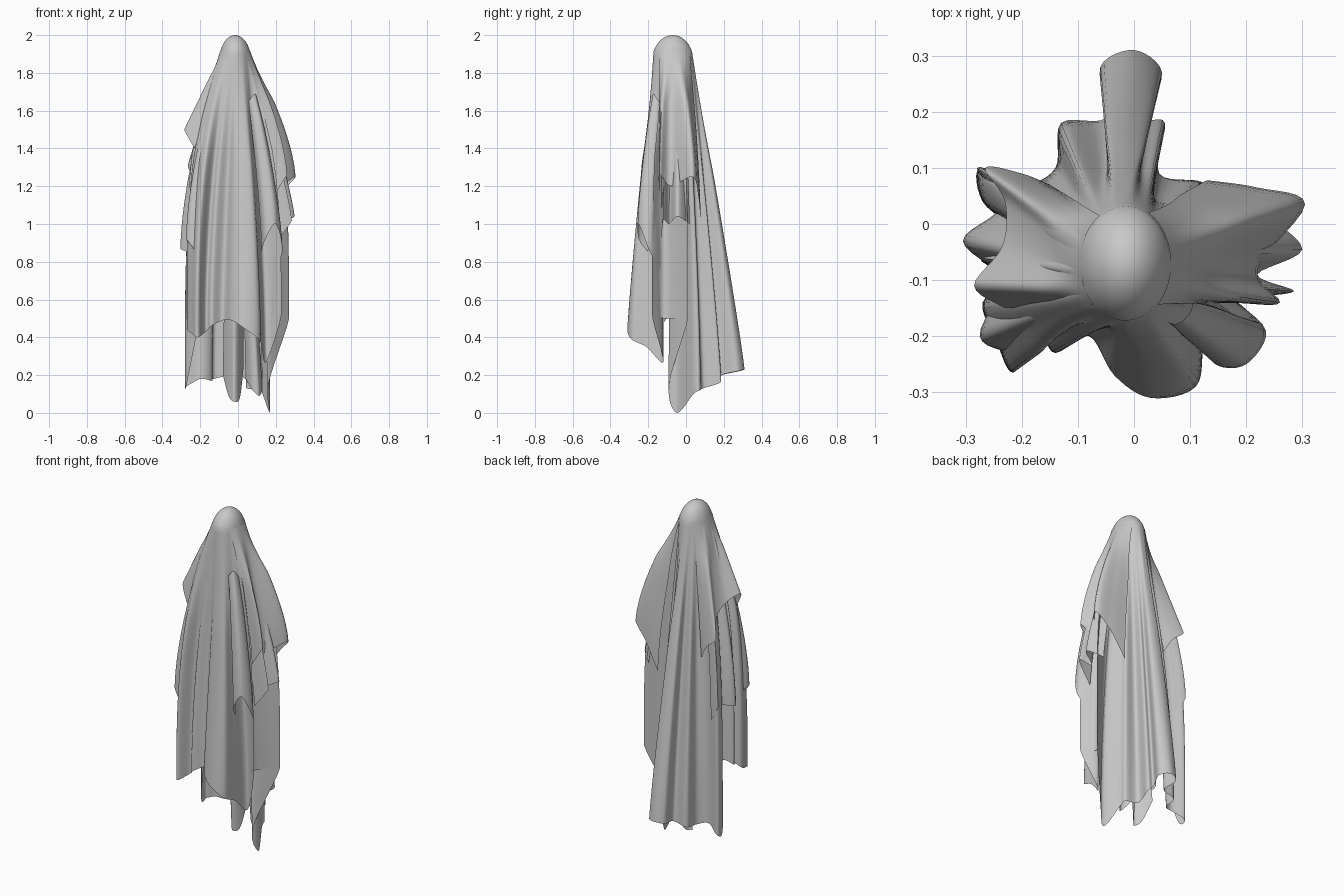
import bpy
import bmesh
import math
from mathutils import Vector

if "Cube" in bpy.data.objects:
    bpy.data.objects.remove(bpy.data.objects["Cube"], do_unlink=True)

# One plain grey cloth material
cloth = bpy.data.materials.new("grey_cloth")
cloth.use_nodes = True
GREY = (.58, .58, .58, 1)
cloth.diffuse_color = GREY
cloth.node_tree.nodes["Principled BSDF"].inputs["Base Color"].default_value = GREY

# Head ellipsoid that every sheet hangs from; the cloth leaves it at BRIM
HEAD = Vector((-.015, -.07, 1.86))
HEAD_X, HEAD_Y, HEAD_Z = .085, .11, .14
BRIM = math.radians(68)


def on_head(angle, tilt, size=1.0):
    """Point on the head, tilt being measured from the crown."""
    return HEAD + Vector((HEAD_X * size * math.sin(tilt) * math.cos(angle),
                          HEAD_Y * size * math.sin(tilt) * math.sin(angle),
                          HEAD_Z * math.cos(tilt)))


def pick(points, k, closed):
    if closed:
        return points[k % len(points)]
    return points[max(0, min(k, len(points) - 1))]


def relaxed(points, closed):
    """Hem with its pleats averaged out, for the smooth cloth near the head."""
    result = []
    for i in range(len(points)):
        total = Vector((0, 0, 0))
        for k, weight in zip(range(i - 2, i + 3), (1, 2, 2, 2, 1)):
            total += pick(points, k, closed) * weight
        result.append(total / 8)
    return result


def spline(points, index, t, closed):
    """Smooth interpolation through the hem points."""
    a, b, c, d = (pick(points, index + k, closed) for k in (-1, 0, 1, 2))
    return b + (c - a) * (t / 2) + (a * 2 - b * 5 + c * 4 - d) * (t * t / 2) \
        + (b * 3 - a - c * 3 + d) * (t ** 3 / 2)


def column(angle, hem, soft, rows, size, spread, skip):
    """Points of one thread of cloth, running from the head down to the hem."""
    start = on_head(angle, BRIM, size)
    # Cloth at the sides spreads sooner and then hangs straight
    power = spread or 1.08 + 2.6 * min(1, abs(hem.x) / .28) ** 2
    for row in range(skip, rows + 1):
        s = row / rows
        s = s * s * .4 + s * .6
        target = soft.lerp(hem, min(1, s * 2.6))
        point = start.lerp(target, 1 - (1 - s) ** power)
        point.z = start.z + (hem.z - start.z) * s
        yield point


def drape(name, hem_points, start, end, closed=False, size=1.0,
          spread=None, rows=36, steps=6, skip=0):
    """Hang a pleated sheet from the head between two compass angles."""
    bm = bmesh.new()
    points = [Vector(p) for p in hem_points]
    soft_points = relaxed(points, closed)
    spans = len(points) - (0 if closed else 1)
    total = spans * steps
    grid = []
    for i in range(total if closed else total + 1):
        index, part = divmod(i, steps)
        if index >= spans:
            index, part = spans - 1, steps
        hem = spline(points, index, part / steps, closed)
        soft = spline(soft_points, index, part / steps, closed)
        hem.z = max(0, hem.z)
        angle = math.radians(start + (end - start) * i / total)
        # The full sheet also covers the crown
        line = [on_head(angle, BRIM * k / 8) for k in range(8)] if closed else []
        line.extend(column(angle, hem, soft, rows, size, spread, skip))
        grid.append([bm.verts.new(p) for p in line])
    pairs = list(zip(grid, grid[1:]))
    if closed:
        pairs.append((grid[-1], grid[0]))
    for left, right in pairs:
        for k in range(len(left) - 1):
            bm.faces.new((left[k], left[k + 1], right[k + 1], right[k]))
    bmesh.ops.remove_doubles(bm, verts=bm.verts[:], dist=.0002)
    mesh = bpy.data.meshes.new(name)
    bm.to_mesh(mesh)
    bm.free()
    mesh.materials.append(cloth)
    obj = bpy.data.objects.new(name, mesh)
    bpy.context.collection.objects.link(obj)
    bpy.ops.object.select_all(action="DESELECT")
    obj.select_set(True)
    bpy.context.view_layer.objects.active = obj
    bpy.ops.object.shade_smooth_by_angle(angle=math.radians(60))


# Hem of the main sheet: front panel, left side, back panel, right side
front_hem = [(-.245, -.21, .42), (-.215, -.265, .4), (-.17, -.2, .43),
             (-.14, -.23, .46), (-.08, -.2, .49), (-.035, -.27, .49),
             (.03, -.31, .45), (.11, -.29, .39), (.125, -.21, .35)]
left_hem = [(.15, -.12, .27), (.23, -.18, .52), (.17, -.12, .5),
            (.21, -.05, .5), (.27, .01, .5), (.16, -.09, .15),
            (.17, -.05, 0), (.13, .04, .1), (.12, .075, .12)]
back_hem = [(.045, .09, .13), (.055, .18, .16), (.02, .19, .2),
            (.05, .27, .22), (0, .31, .23), (-.06, .28, .22),
            (-.05, .19, .2), (-.13, .18, .18), (-.14, .1, .17)]
right_hem = [(-.2, .07, .18), (-.275, .1, .14), (-.27, .04, .16),
             (-.21, -.02, .5), (-.275, -.06, .5), (-.22, -.1, .5),
             (-.27, -.14, .45)]
drape("main_sheet", front_hem + left_hem + back_hem + right_hem,
      222, 582, closed=True)

# Short capes where the cloth stands out at the elbows
drape("right_elbow_cape",
      [(-.15, .07, 1.15), (-.2, .09, 1.24), (-.265, .1, 1.3),
       (-.23, .04, 1.4), (-.235, -.04, 1.46), (-.285, -.11, 1.5),
       (-.23, -.15, 1.4)],
      125, 225, size=1.02, spread=1, rows=16)
drape("left_elbow_cape",
      [(.19, -.14, 1.15), (.26, -.14, 1.26), (.22, -.08, 1.2),
       (.305, .035, 1.25), (.22, .065, 1.15), (.13, .078, 1)],
      -45, 60, size=1.02, spread=1.5, rows=16)

# Cascading folds below the elbows
drape("right_side_fold",
      [(-.22, .08, .8), (-.28, .1, .9), (-.24, .03, .88),
       (-.305, -.03, .87), (-.24, -.1, .85), (-.275, -.2, .92),
       (-.22, -.23, .85)],
      145, 225, size=.97, spread=1.6, rows=24, skip=8)
drape("left_front_fold",
      [(.125, -.2, .85), (.145, -.25, .92), (.2, -.25, 1),
       (.235, -.19, .85), (.17, -.13, .75)],
      -62, -25, size=.97, spread=1.4, rows=24, skip=8)
drape("left_side_fold",
      [(.2, -.13, .9), (.285, -.12, 1.02), (.22, -.09, 1),
       (.3, -.045, 1.04), (.23, .02, 1)],
      -35, 30, size=.97, spread=1.2, rows=24, skip=8)

# Gathered tails hanging inside the hem
drape("inner_tail",
      [(-.08, .06, .2), (-.05, .01, .09), (-.02, -.02, .06),
       (.01, .01, .08), (.03, .06, .25)],
      200, 340, size=.5, spread=1, rows=24, skip=14)
drape("inner_side_tail",
      [(.04, .07, .18), (.07, .02, .13), (.11, .01, .09), (.13, .06, .12)],
      -60, 40, size=.5, spread=1, rows=24, skip=14)
